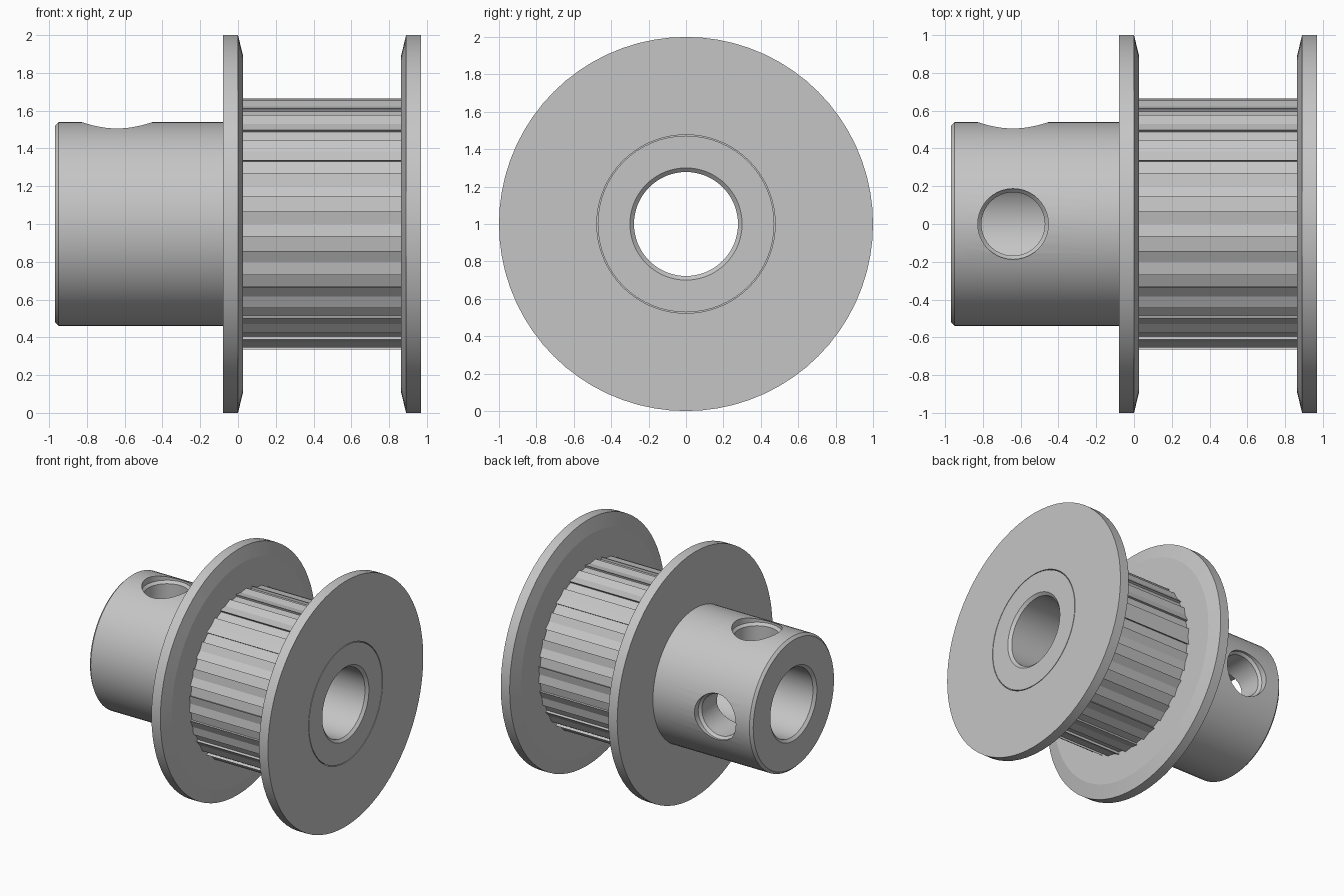
import bpy, bmesh, math
from mathutils import Vector, Matrix

if "Cube" in bpy.data.objects:
    bpy.data.objects.remove(bpy.data.objects["Cube"])

CENTRE = Vector((0, 0, 1))
X, Y, Z = Vector((1, 0, 0)), Vector((0, 1, 0)), Vector((0, 0, 1))

metal = bpy.data.materials.new("light_grey_metal")
metal.use_nodes = True
GREY = (0.56, 0.56, 0.56, 1)
metal.diffuse_color = GREY
metal.node_tree.nodes["Principled BSDF"].inputs["Base Color"].default_value = GREY


def finish(bm, name):
    bmesh.ops.recalc_face_normals(bm, faces=bm.faces)
    mesh = bpy.data.meshes.new(name)
    bm.to_mesh(mesh)
    bm.free()
    mesh.materials.append(metal)
    obj = bpy.data.objects.new(name, mesh)
    bpy.context.collection.objects.link(obj)
    return obj


def lathe(name, profile, axis, side, origin=CENTRE, segments=64, closed=True):
    """Spin (along axis, radius) points around the axis."""
    bm = bmesh.new()
    verts = [bm.verts.new(origin + axis * a + side * r) for a, r in profile]
    pairs = list(zip(verts, verts[1:]))
    if closed:
        pairs.append((verts[-1], verts[0]))
    edges = [bm.edges.new(p) for p in pairs]
    bmesh.ops.spin(bm, geom=verts + edges, cent=origin, axis=axis,
                   angle=math.tau, steps=segments, use_duplicate=False)
    bmesh.ops.remove_doubles(bm, verts=bm.verts, dist=1e-4)
    return finish(bm, name)


def smooth(obj, degrees=30):
    bpy.ops.object.select_all(action='DESELECT')
    obj.select_set(True)
    bpy.context.view_layer.objects.active = obj
    bpy.ops.object.shade_smooth_by_angle(angle=math.radians(degrees))


# Hub and bored sleeve running the full length
BORE, END, SLEEVE = 0.278, 0.97, 0.472
hub = lathe("hub_and_sleeve", [
    (-END, 0.30), (-END, 0.52), (-END + 0.02, 0.54), (-0.06, 0.54),
    (-0.06, SLEEVE), (END, SLEEVE), (END, 0.30), (END - 0.02, BORE),
    (-END + 0.02, BORE)], X, Z)

# Set screw holes: one on top, one at the back, with a countersunk mouth
hole = [(0, 0), (0, 0.168), (0.47, 0.168), (0.49, 0.187), (0.7, 0.187), (0.7, 0)]
for direction in (Z, Y):
    cutter = lathe("screw_hole_cutter", hole, direction, X,
                   CENTRE - X * 0.64, 40, closed=False)
    cutter.hide_render = True
    cut = hub.modifiers.new("screw_hole", 'BOOLEAN')
    cut.operation = 'DIFFERENCE'
    cut.solver = 'EXACT'
    cut.object = cutter
    bpy.context.view_layer.objects.active = hub
    bpy.ops.object.modifier_apply(modifier=cut.name)
    bpy.data.objects.remove(cutter)
smooth(hub)

# Belt flanges with a bevelled inner rim
for name, outer, inward in (("hub_side_flange", -0.08, 1), ("end_flange", END, -1)):
    flange = lathe(name, [
        (outer, SLEEVE + 0.005), (outer, 1.0), (outer + inward * 0.08, 1.0),
        (outer + inward * 0.107, 0.89), (outer + inward * 0.107, SLEEVE + 0.005)],
        X, Z, segments=72)
    smooth(flange, 10)

# Toothed core: flat-topped teeth separated by round grooves
TEETH, TIP, ARC = 20, 0.668, 8
groove = [(-0.067, TIP - 0.003), (-0.061, TIP - 0.012)]
for k in range(ARC + 1):
    a = math.pi * k / ARC
    groove.append((-0.06 * math.cos(a), 0.647 - 0.06 * math.sin(a)))
groove += [(0.061, TIP - 0.012), (0.067, TIP - 0.003)]

bm = bmesh.new()
sections = []
for i in range(TEETH):
    turn = Matrix.Rotation(math.tau * i / TEETH, 3, 'X')
    for t, r in groove:
        rim = turn @ Vector((0, t, r))
        inner = rim.normalized() * (SLEEVE + 0.005)
        sections.append([bm.verts.new(CENTRE + p + X * x) for p, x in
                         ((rim, 0), (rim, 0.89), (inner, 0.89), (inner, 0))])
for n, here in enumerate(sections):
    after = sections[(n + 1) % len(sections)]
    for j in range(4):
        k = (j + 1) % 4
        bm.faces.new((here[j], here[k], after[k], after[j]))
smooth(finish(bm, "toothed_core"))
